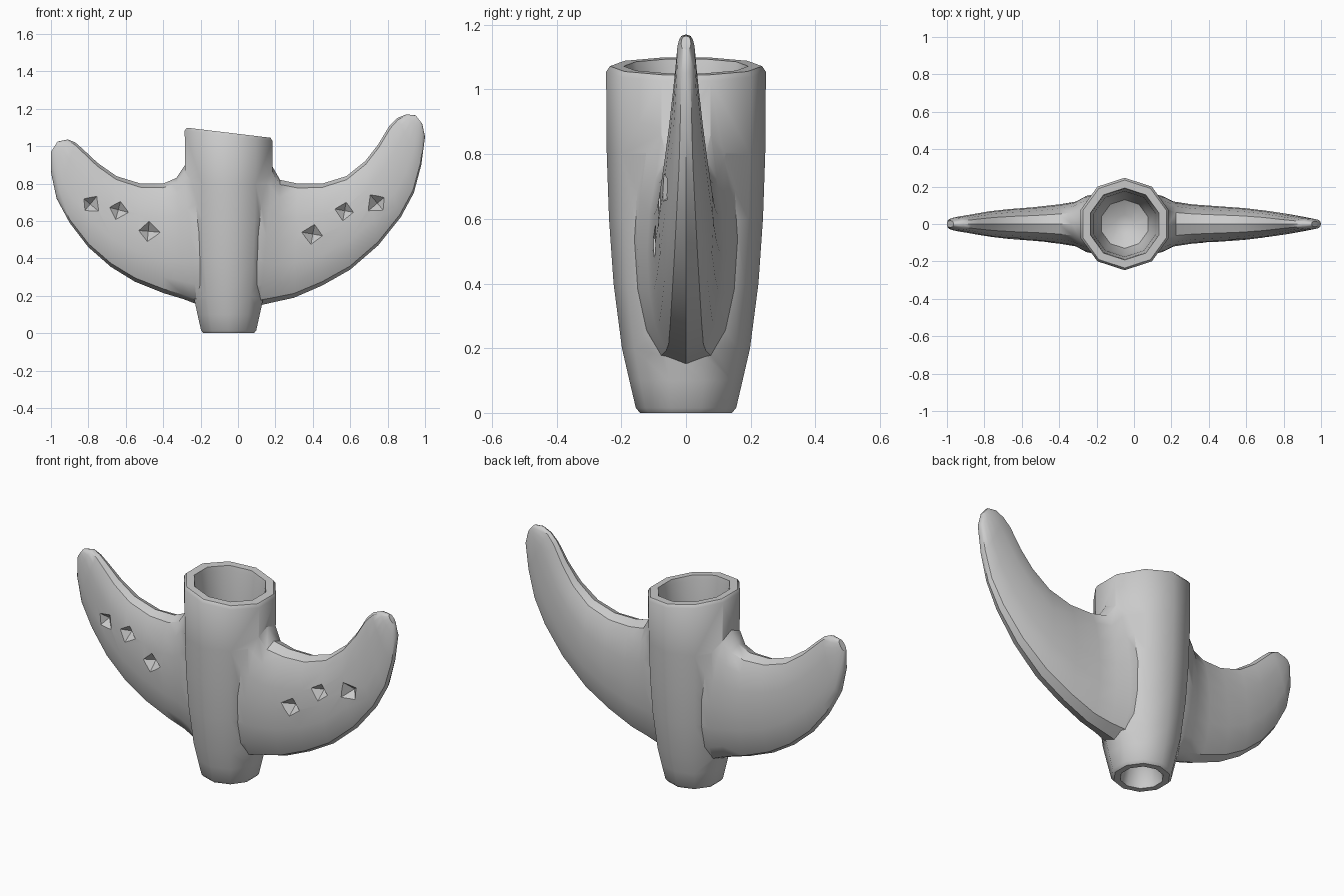
import bpy, bmesh, math
from mathutils import Matrix, Vector

cube = bpy.data.objects.get("Cube")
if cube:
    bpy.data.objects.remove(cube, do_unlink=True)

grey = bpy.data.materials.new("plain grey")
grey.use_nodes = True
colour = (0.6, 0.6, 0.6, 1)
grey.diffuse_color = colour
grey.node_tree.nodes["Principled BSDF"].inputs["Base Color"].default_value = colour


def finish(name, bm):
    bmesh.ops.recalc_face_normals(bm, faces=bm.faces)
    mesh = bpy.data.meshes.new(name)
    bm.to_mesh(mesh)
    bm.free()
    mesh.materials.append(grey)
    obj = bpy.data.objects.new(name, mesh)
    bpy.context.collection.objects.link(obj)
    return obj


def loft(name, rings):
    """Skin a list of equal point rings and cap both ends."""
    bm = bmesh.new()
    loops = [[bm.verts.new(p) for p in ring] for ring in rings]
    for a, b in zip(loops, loops[1:]):
        n = len(a)
        for i in range(n):
            j = (i + 1) % n
            bm.faces.new((a[i], a[j], b[j], b[i]))
    bm.faces.new(loops[0])
    bm.faces.new(loops[-1])
    return finish(name, bm)


def tube(name, profile, axis=-0.05, sides=10, slope=0.12):
    """Ten-sided turned form; rings near the top tilt down towards +x."""
    rings = []
    for r, z in profile:
        tilt = slope if z > 1 else 0
        ring = []
        for i in range(sides):
            a = math.tau * i / sides + math.pi / 2
            x = r * math.cos(a)
            ring.append((axis + x, r * math.sin(a), z - tilt * x))
        rings.append(ring)
    return loft(name, rings)


def wing(name, stations, count=16):
    """Rounded flat sections between a lower and an upper edge point."""
    rings = []
    for x0, z0, x1, z1, t in stations:
        low, high = Vector((x0, 0, z0)), Vector((x1, 0, z1))
        ring = []
        for i in range(count):
            a = math.tau * i / count
            c, s = math.cos(a), math.sin(a)
            p = (low + high) / 2 + (high - low) / 2 * c
            p.y = math.copysign(abs(s) ** 0.7, s) * t if abs(s) > 1e-6 else 0
            ring.append(p)
        rings.append(ring)
    return loft(name, rings)


def combine(target, other, operation):
    mod = target.modifiers.new(operation.lower(), 'BOOLEAN')
    mod.object = other
    mod.operation = operation
    mod.solver = 'EXACT'
    bpy.context.view_layer.objects.active = target
    bpy.ops.object.modifier_apply(modifier=mod.name)
    bpy.data.objects.remove(other, do_unlink=True)


# Tapered body
body = tube("winged_tube", [(0.142, 0), (0.155, 0.015), (0.175, 0.1), (0.198, 0.2),
                            (0.224, 0.4), (0.238, 0.6), (0.245, 0.8),
                            (0.247, 1.055), (0.235, 1.072)])

# Wings: lower x, z, upper x, z, half thickness
left_wing = wing("left_wing", [
    (0.02, 0.12, 0.1, 0.99, 0.17), (0.12, 0.15, 0.185, 0.89, 0.15),
    (0.2, 0.168, 0.225, 0.82, 0.12), (0.3, 0.19, 0.32, 0.8, 0.105),
    (0.45, 0.255, 0.45, 0.8, 0.095), (0.6, 0.34, 0.58, 0.84, 0.085),
    (0.75, 0.47, 0.68, 0.92, 0.07), (0.87, 0.62, 0.75, 1.01, 0.055),
    (0.94, 0.75, 0.81, 1.11, 0.042), (0.98, 0.9, 0.85, 1.15, 0.034),
    (1.0, 1.05, 0.9, 1.17, 0.028), (0.985, 1.12, 0.95, 1.165, 0.015)])
right_wing = wing("right_wing", [
    (-0.12, 0.12, -0.2, 0.99, 0.17), (-0.22, 0.155, -0.29, 0.89, 0.15),
    (-0.29, 0.182, -0.33, 0.83, 0.12), (-0.4, 0.215, -0.4, 0.8, 0.105),
    (-0.55, 0.275, -0.52, 0.8, 0.09), (-0.68, 0.355, -0.65, 0.84, 0.08),
    (-0.8, 0.46, -0.75, 0.91, 0.068), (-0.9, 0.59, -0.83, 0.985, 0.052),
    (-0.97, 0.72, -0.87, 1.02, 0.042), (-1.0, 0.86, -0.91, 1.036, 0.034),
    (-1.0, 0.97, -0.965, 1.025, 0.018)])
combine(body, left_wing, 'UNION')
combine(body, right_wing, 'UNION')

# Cup in the top and recess in the foot
cup = tube("cup_cutter", [(0.05, 0.5), (0.13, 0.55), (0.165, 0.68), (0.175, 0.9),
                          (0.188, 1.045), (0.205, 1.15)])
combine(body, cup, 'DIFFERENCE')
recess = tube("recess_cutter", [(0.115, -0.03), (0.105, 0.02), (0.09, 0.1), (0.04, 0.14)])
combine(body, recess, 'DIFFERENCE')

# Pyramid pits on the front of the wings: x, z, surface y, turn in degrees
for x, z, y, turn in [(-0.79, 0.69, -0.068, 40), (-0.64, 0.66, -0.081, 15),
                      (-0.48, 0.545, -0.094, 5), (0.4, 0.53, -0.097, 10),
                      (0.57, 0.655, -0.086, 10), (0.745, 0.695, -0.065, 50)]:
    bm = bmesh.new()
    place = (Matrix.Translation((x, y, z)) @ Matrix.Rotation(math.radians(turn), 4, 'Y')
             @ Matrix.Rotation(-math.pi / 2, 4, 'X'))
    bmesh.ops.create_cone(bm, cap_ends=True, segments=4, radius1=0.11, radius2=0,
                          depth=0.09, matrix=place)
    combine(body, finish("pit_cutter", bm), 'DIFFERENCE')

# Smooth shading with crisp rims
for o in bpy.context.selected_objects:
    o.select_set(False)
body.select_set(True)
bpy.context.view_layer.objects.active = body
bpy.ops.object.shade_smooth_by_angle(angle=math.radians(40))
